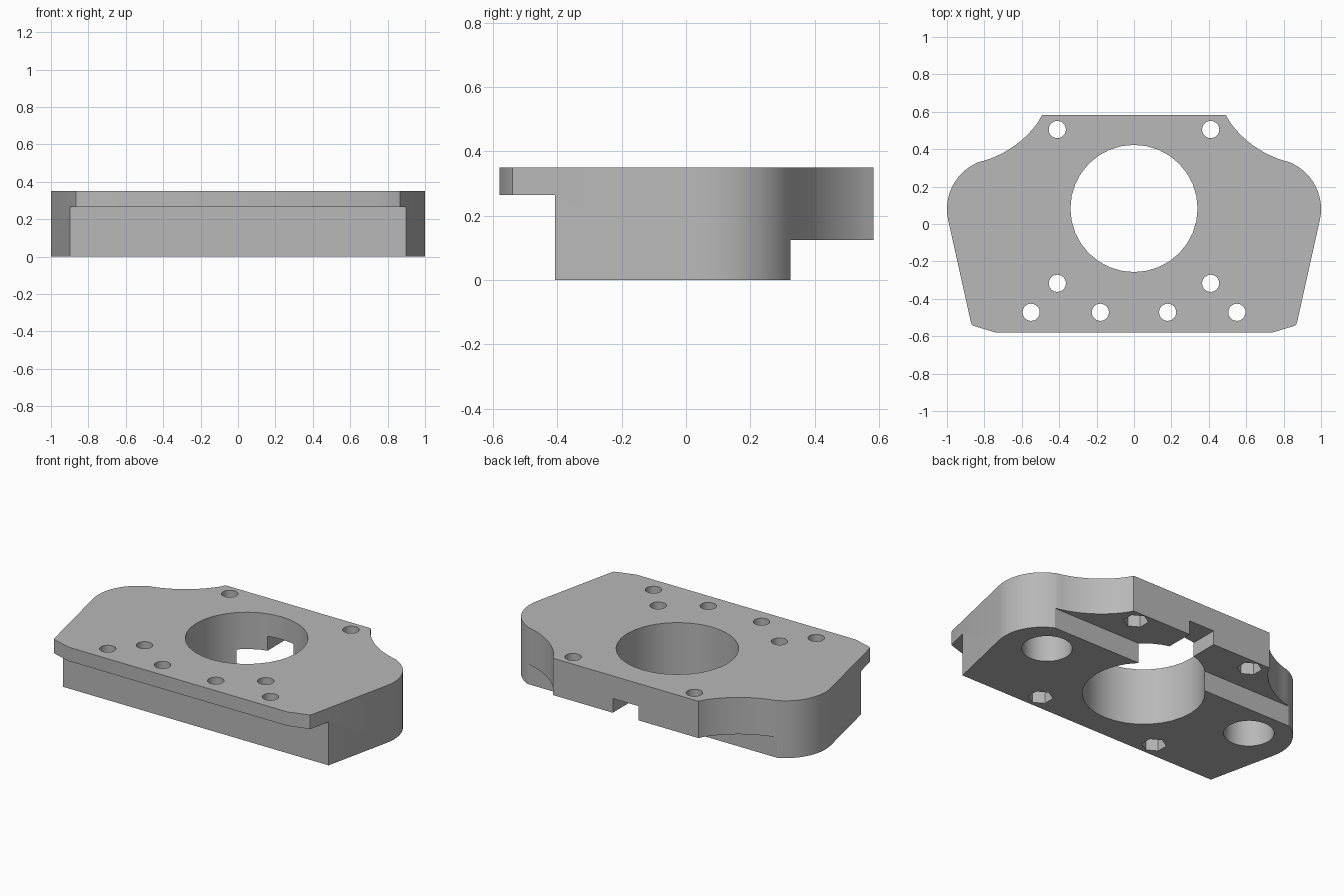
import bpy
import bmesh
from math import cos, sin, radians, pi
from mathutils import Matrix

old = bpy.data.objects.get("Cube")
if old:
    bpy.data.objects.remove(old, do_unlink=True)

grey = bpy.data.materials.new("plain_grey")
grey.use_nodes = True
GREY = (0.48, 0.48, 0.48, 1)
grey.diffuse_color = GREY
grey.node_tree.nodes["Principled BSDF"].inputs["Base Color"].default_value = GREY

HEIGHT = 0.35
FRONT_LIP_Z = 0.265
BACK_LIP_Z = 0.125


def prism(name, points, z0, z1):
    """Extrude a flat outline from z0 up to z1."""
    bm = bmesh.new()
    face = bm.faces.new([bm.verts.new((x, y, z0)) for x, y in points])
    top = bmesh.ops.extrude_face_region(bm, geom=[face])
    verts = [v for v in top["geom"] if isinstance(v, bmesh.types.BMVert)]
    bmesh.ops.translate(bm, verts=verts, vec=(0, 0, z1 - z0))
    bmesh.ops.recalc_face_normals(bm, faces=bm.faces[:])
    mesh = bpy.data.meshes.new(name)
    bm.to_mesh(mesh)
    bm.free()
    mesh.materials.append(grey)
    obj = bpy.data.objects.new(name, mesh)
    bpy.context.collection.objects.link(obj)
    return obj


def arc(cx, cy, r, start, end, steps):
    angles = [radians(start + (end - start) * i / steps) for i in range(steps + 1)]
    return [(cx + r * cos(a), cy + r * sin(a)) for a in angles]


def circle(cx, cy, r, sides, turn=0.0):
    return [(cx + r * cos(2 * pi * i / sides + turn),
             cy + r * sin(2 * pi * i / sides + turn)) for i in range(sides)]


def box(x0, x1, y0, y1):
    return [(x0, y0), (x1, y0), (x1, y1), (x0, y1)]


# Plate outline: right half from back to front, then mirrored
half = arc(0.96, 0.865, 0.55, 211.3, 257, 12)
half += arc(0.73, 0.08, 0.27, 64, -12, 12)
half += [(0.872, -0.525), (0.866, -0.54), (0.85, -0.547), (0.74, -0.58)]
half[0] = (0.492, 0.583)
outline = half + [(-x, y) for x, y in reversed(half)]
plate = prism("mounting_plate", outline, 0, HEIGHT)


def cut(points, z0, z1):
    """Remove an extruded outline from the plate."""
    cutter = prism("cutter", points, z0, z1)
    cutter.hide_render = True
    mod = plate.modifiers.new("cut", "BOOLEAN")
    mod.operation = "DIFFERENCE"
    mod.solver = "EXACT"
    mod.object = cutter
    bpy.context.view_layer.objects.active = plate
    bpy.ops.object.modifier_apply(modifier=mod.name)
    mesh = cutter.data
    bpy.data.objects.remove(cutter, do_unlink=True)
    bpy.data.meshes.remove(mesh)


# Steps under the front and back lips
cut(box(-2, 2, -1, -0.408), -1, FRONT_LIP_Z)
cut(box(-2, 2, 0.325, 1), -1, BACK_LIP_Z)

# Central bore and the notch in the back lip
cut(circle(0, 0.083, 0.34, 32), -1, 1)
cut(box(-0.087, 0.087, 0.3, 1), 0.05, 0.212)

for side in (-1, 1):
    # Blind round sockets in the underside
    cut(circle(side * 0.73, 0.12, 0.14, 40), -1, 0.25)
    # Bolt holes with hexagonal nut pockets
    for y in (0.505, -0.317):
        cut(circle(side * 0.41, y, 0.046, 24), -1, 1)
        cut(circle(side * 0.41, y, 0.07, 6, pi / 2), -1, 0.225)
    # Holes through the front lip
    for x in (0.18, 0.55):
        cut(circle(side * x, -0.472, 0.046, 24), -1, 1)

# Smooth curved walls, sharp edges kept
bpy.ops.object.select_all(action="DESELECT")
plate.select_set(True)
bpy.context.view_layer.objects.active = plate
bpy.ops.object.shade_smooth_by_angle(angle=radians(25))
